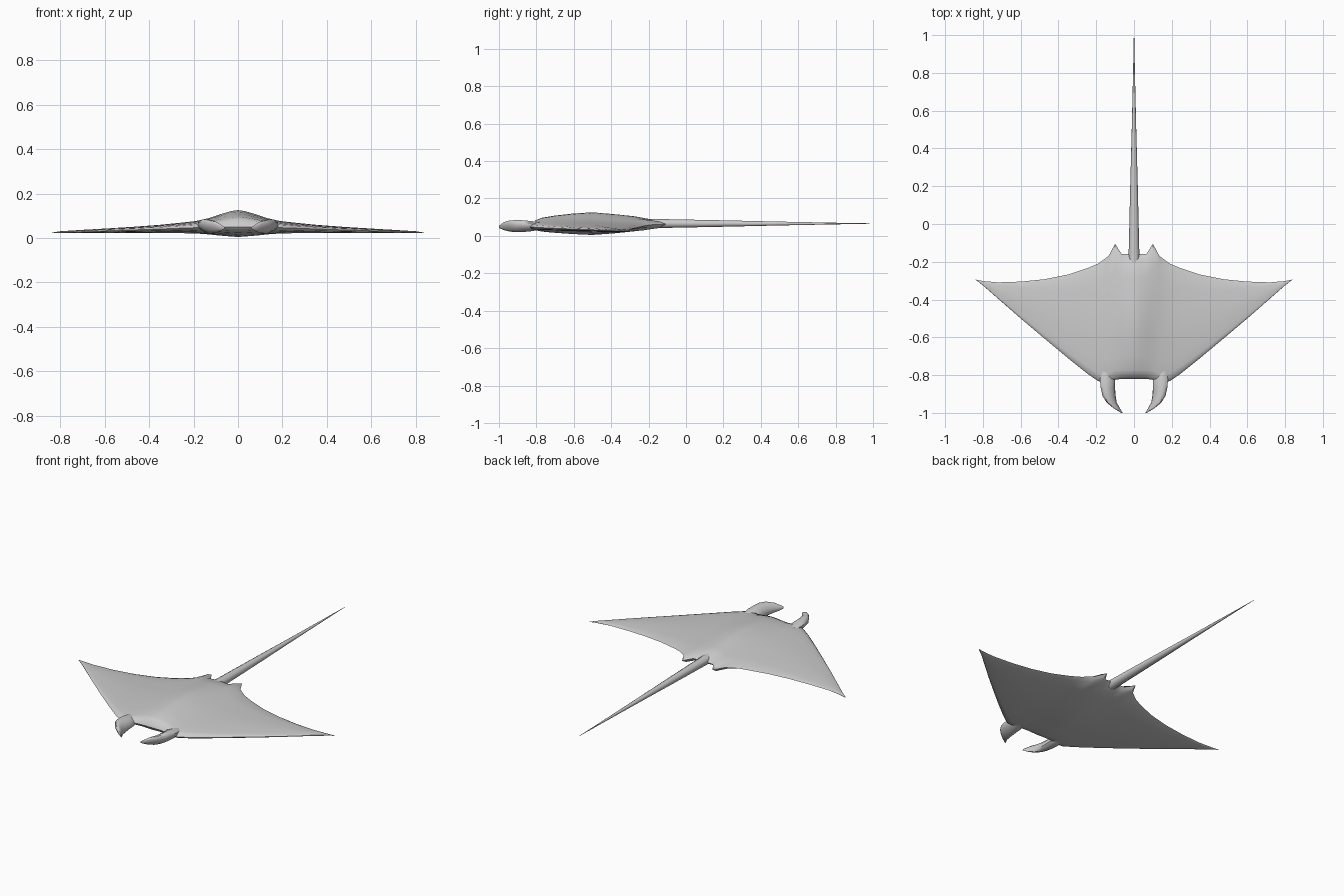
import bpy, bmesh
from math import cos, sin, pi, radians
from mathutils import Vector

cube = bpy.data.objects.get("Cube")
if cube:
    bpy.data.objects.remove(cube)

grey = bpy.data.materials.new("ray_grey")
grey.use_nodes = True
colour = (0.6, 0.6, 0.6, 1)
grey.diffuse_color = colour
grey.node_tree.nodes["Principled BSDF"].inputs["Base Color"].default_value = colour


def loft(name, rings, crease=50):
    """Skin a row of closed rings, cap both ends and shade smooth."""
    bm = bmesh.new()
    rows = [[bm.verts.new(p) for p in ring] for ring in rings]
    n = len(rows[0])
    for a, b in zip(rows, rows[1:]):
        for i in range(n):
            j = (i + 1) % n
            bm.faces.new((a[i], a[j], b[j], b[i]))
    bm.faces.new(rows[0])
    bm.faces.new(rows[-1])
    bmesh.ops.remove_doubles(bm, verts=bm.verts, dist=0.0004)
    bmesh.ops.recalc_face_normals(bm, faces=bm.faces)
    mesh = bpy.data.meshes.new(name)
    bm.to_mesh(mesh)
    bm.free()
    obj = bpy.data.objects.new(name, mesh)
    bpy.context.collection.objects.link(obj)
    mesh.materials.append(grey)
    bpy.ops.object.select_all(action="DESELECT")
    obj.select_set(True)
    bpy.context.view_layer.objects.active = obj
    bpy.ops.object.shade_smooth_by_angle(angle=radians(crease))
    return obj


# Chord fraction and share of the full thickness reached there
chord = [(0.02, .42), (.07, .6), (.18, .76), (.32, .9), (.48, 1),
         (.65, .86), (.82, .67), (.95, .4)]

# Half span: x, front y, back y, front edge z, back edge z, top z, bottom z
stations = [
    (0, -.82, -.16, .05, .066, .126, .005),
    (.03, -.82, -.16, .05, .066, .122, .007),
    (.065, -.82, -.16, .05, .065, .112, .01),
    (.1, -.825, -.105, .05, .063, .1, .013),
    (.135, -.84, -.17, .05, .061, .089, .017),
    (.19, -.832, -.21, .047, .056, .077, .021),
    (.25, -.79, -.235, .045, .05, .07, .022),
    (.35, -.71, -.268, .041, .043, .06, .022),
    (.47, -.61, -.292, .037, .037, .051, .022),
    (.6, -.5, -.305, .033, .032, .043, .022),
    (.72, -.395, -.309, .03, .029, .036, .022),
    (.8, -.325, -.302, .027, .026, .031, .022),
    (.838, -.296, -.294, .024, .024, .025, .023),
]


def section(side, x, front, back, z_front, z_back, top, bottom):
    def point(t, share, peak):
        edge = z_front + (z_back - z_front) * t
        return Vector((side * x, front + (back - front) * t,
                       edge + (peak - edge) * share))
    upper = [point(t, s, top) for t, s in chord]
    lower = [point(t, s, bottom) for t, s in reversed(chord)]
    return [point(0, 0, 0)] + upper + [point(1, 0, 0)] + lower


# Body and wings
rings = [section(-1, *s) for s in reversed(stations[1:])]
rings += [section(1, *s) for s in stations]
loft("body_and_wings", rings)

# Whip tail: y, radius
tail = [(-.22, .03), (-.1, .027), (.2, .02), (.5, .012), (.8, .005), (1, .001)]
loft("tail", [[Vector((r * cos(a), y, .066 + r * .9 * sin(a)))
               for a in [pi * k / 5 for k in range(10)]] for y, r in tail])

# Horn-like head fins: x, y, z, half width, half height
horn = [(.145, -.78, .052, .03, .02), (.14, -.83, .052, .04, .029),
        (.138, -.87, .052, .036, .033), (.132, -.91, .052, .032, .034),
        (.118, -.945, .053, .023, .031), (.092, -.975, .052, .014, .022),
        (.064, -1, .048, .003, .006)]
for label, side in (("left", 1), ("right", -1)):
    loft(label + "_head_fin", [
        [Vector((side * (x + w * cos(a) + h * .45 * sin(a)), y, z + h * sin(a)))
         for a in [pi * k / 5 for k in range(10)]] for x, y, z, w, h in horn])
